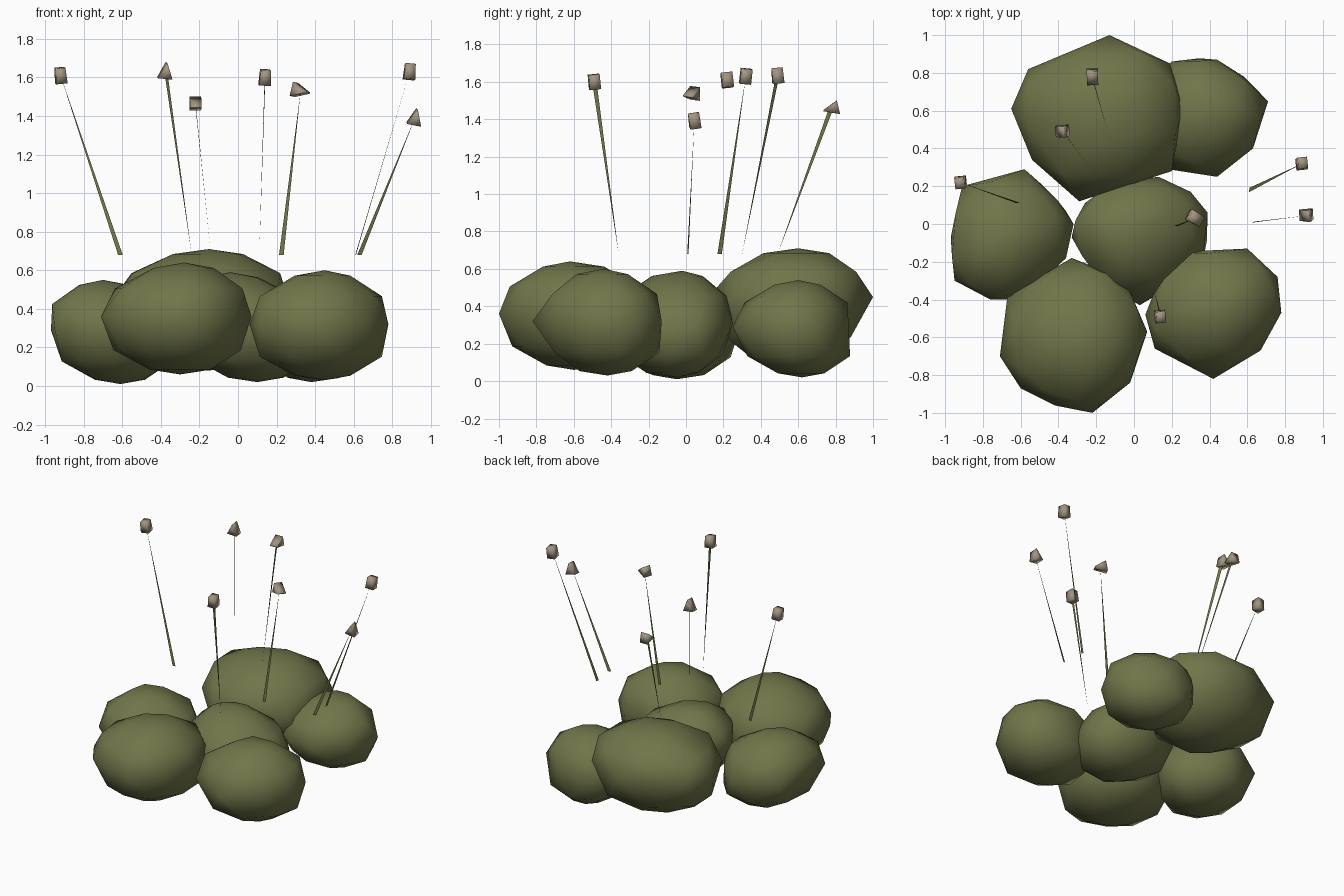
import bpy, bmesh
from mathutils import Vector, Euler

cube = bpy.data.objects.get("Cube")
if cube:
    bpy.data.objects.remove(cube)


def material(name, rgb):
    m = bpy.data.materials.new(name)
    m.use_nodes = True
    color = (*rgb, 1.0)
    m.diffuse_color = color
    bsdf = m.node_tree.nodes["Principled BSDF"]
    bsdf.inputs["Base Color"].default_value = color
    bsdf.inputs["Roughness"].default_value = 0.9
    return m


MOSS = material("moss green", (0.165, 0.18, 0.068))
BUD = material("dry beige", (0.36, 0.30, 0.22))


def finish(bm, name, mat, smooth):
    mesh = bpy.data.meshes.new(name)
    bm.to_mesh(mesh)
    bm.free()
    mesh.materials.append(mat)
    for p in mesh.polygons:
        p.use_smooth = smooth
    obj = bpy.data.objects.new(name, mesh)
    bpy.context.collection.objects.link(obj)


# Ring height (towards peak or foot), ring size, staggered by half a step
RINGS = [(0.9, 0.4, False), (0.52, 0.88, True), (0, 1, False),
         (-0.58, 0.88, True), (-0.92, 0.4, False)]


# Moss cushions: faceted hulls around an outline, a peak and a foot
def cushion(name, middle, peak, foot, outline):
    peak, foot = Vector(peak), Vector(foot)
    outline = [Vector((*p, middle)) for p in outline]
    center = sum(outline, Vector()) / len(outline)
    bm = bmesh.new()
    bm.verts.new(peak)
    bm.verts.new(foot)
    for height, size, stagger in RINGS:
        ring_center = center.lerp(peak if height > 0 else foot, abs(height))
        for i, p in enumerate(outline):
            if stagger:
                p = center + (p.lerp(outline[i - 1], 0.5) - center) * 1.05
            bm.verts.new(ring_center + (p - center) * size)
    bmesh.ops.convex_hull(bm, input=bm.verts[:])
    loose = [v for v in bm.verts if not v.link_faces]
    bmesh.ops.delete(bm, geom=loose, context='VERTS')
    bmesh.ops.recalc_face_normals(bm, faces=bm.faces[:])
    finish(bm, name, MOSS, True)


cushion("back_cushion", .45, (-.15, .6, .71), (-.15, .55, .08),
        [(-.13, 1), (.19, .85), (.26, .62), (.2, .28), (-.29, .12),
         (-.54, .34), (-.65, .61), (-.56, .82)])
cushion("back_left_cushion", .29, (.38, .6, .54), (.38, .62, .02),
        [(.44, .87), (.71, .65), (.63, .4), (.44, .25), (.18, .29),
         (.05, .45), (.05, .7), (.2, .86)])
cushion("right_cushion", .29, (-.7, -.08, .55), (-.61, -.05, .01),
        [(-.58, .29), (-.4, .12), (-.32, 0), (-.36, -.18), (-.58, -.4),
         (-.76, -.4), (-.95, -.3), (-.97, -.07), (-.91, .2)])
cushion("middle_cushion", .31, (-.04, -.02, .59), (.1, -.05, .02),
        [(.13, .25), (.3, .17), (.39, .06), (.36, -.22), (.03, -.43),
         (-.18, -.3), (-.33, -.07), (-.26, .11), (-.1, .22)])
cushion("front_right_cushion", .36, (-.28, -.62, .64), (-.3, -.6, .06),
        [(-.33, -.18), (-.05, -.29), (.07, -.57), (-.02, -.84), (-.22, -1),
         (-.42, -.96), (-.6, -.87), (-.71, -.7), (-.67, -.38)])
cushion("front_left_cushion", .32, (.45, -.44, .6), (.45, -.42, .03),
        [(.19, -.15), (.6, -.13), (.76, -.28), (.78, -.47), (.67, -.67),
         (.42, -.82), (.11, -.66), (.06, -.48)])


# Stalks: slender flat slivers, wide at one end
def stalk(name, base, tip, across, wide_at_tip):
    side = Vector((*across, 0)).normalized() * 0.012
    wide, point = (tip, base) if wide_at_tip else (base, tip)
    bm = bmesh.new()
    bm.faces.new([bm.verts.new(c) for c in (wide - side, wide + side, point)])
    finish(bm, name, MOSS, False)


# Spore capsules: small blocks, some pinched to a wedge
def capsule(name, at, wedge, tilt):
    bm = bmesh.new()
    bmesh.ops.create_cube(bm, size=0.06)
    spin = Euler(tilt).to_matrix()
    for v in bm.verts:
        if v.co.z > 0:
            v.co.x *= 0.1 if wedge else 0.85
        elif wedge:
            v.co.x *= 1.25
        v.co.z *= 1.35
        v.co = spin @ v.co + at
    finish(bm, name, BUD, True)


# base x y, capsule x y z, sliver direction, wide at tip, wedge, tilt
STALKS = [
    ((-.61, .11), (-.92, .22, 1.61), (1, 0), False, False, (.1, -.1, .1)),
    ((-.24, .3), (-.375, .49, 1.635), (.6, -.7), True, True, (.1, .1, .1)),
    ((-.14, .49), (-.22, .775, 1.455), (.1, -1), True, True, (0, -1.8, 1.6)),
    ((.11, -.36), (.14, -.49, 1.6), (.15, 1), True, False, (.1, .05, .1)),
    ((.225, -.01), (.325, .03, 1.53), (1, 0), False, True, (.5, 1.8, 0)),
    ((.61, .18), (.89, .32, 1.63), (.15, 1), False, False, (-.1, .1, .1)),
    ((.63, .01), (.92, .045, 1.395), (1, .3), False, True, (.15, .2, .1)),
]
for n, (base, tip, across, wide, wedge, tilt) in enumerate(STALKS, 1):
    tip = Vector(tip)
    stalk(f"stalk_{n}", Vector((*base, 0.68)), tip, across, wide)
    capsule(f"capsule_{n}", tip, wedge, tilt)
